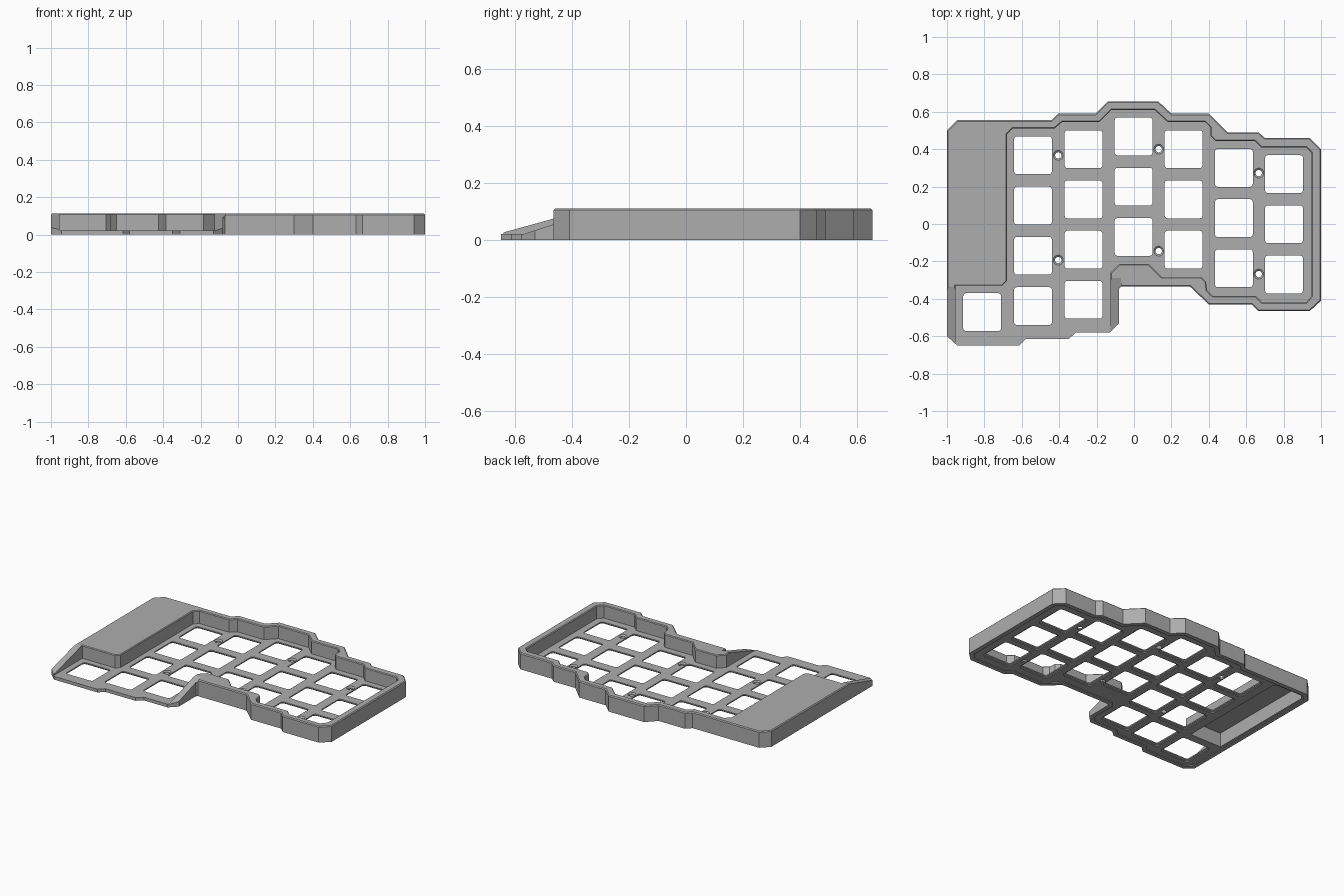
import bpy, bmesh, math
from mathutils import Vector

cube = bpy.data.objects.get("Cube")
if cube:
    bpy.data.objects.remove(cube, do_unlink=True)

TOP, PLATE = 0.112, 0.022

grey = bpy.data.materials.new("plain grey")
grey.use_nodes = True
colour = (0.42, 0.42, 0.42, 1)
grey.diffuse_color = colour
grey.node_tree.nodes["Principled BSDF"].inputs["Base Color"].default_value = colour


def offset(points, distance):
    """Mitred offset of a closed outline; positive grows it."""
    pts = [Vector(p) for p in points]
    area = sum(a.x * b.y - b.x * a.y for a, b in zip(pts, pts[1:] + pts[:1]))
    side = 1 if area > 0 else -1
    out = []
    for i, p in enumerate(pts):
        d1 = (p - pts[i - 1]).normalized()
        d2 = (pts[(i + 1) % len(pts)] - p).normalized()
        n1, n2 = Vector((d1.y, -d1.x)), Vector((d2.y, -d2.x))
        out.append(p + (n1 + n2) * (side * distance / (1 + n1.dot(n2))))
    return out


def add_loft(bm, points, rings):
    """Stack offset copies of an outline; each ring is (height, offset)."""
    loops = [[bm.verts.new((p.x, p.y, z)) for p in offset(points, d)] for z, d in rings]
    n = len(points)
    for low, high in zip(loops, loops[1:]):
        for i in range(n):
            j = (i + 1) % n
            bm.faces.new((low[i], low[j], high[j], high[i]))
    bm.faces.new(loops[0][::-1])
    bm.faces.new(loops[-1])


def finish(bm, name):
    bmesh.ops.recalc_face_normals(bm, faces=bm.faces)
    mesh = bpy.data.meshes.new(name)
    bm.to_mesh(mesh)
    bm.free()
    mesh.materials.append(grey)
    obj = bpy.data.objects.new(name, mesh)
    bpy.context.collection.objects.link(obj)
    return obj


def loft(name, outlines, rings):
    bm = bmesh.new()
    for points in outlines:
        add_loft(bm, points, rings)
    return finish(bm, name)


def circle(cx, cy, r, n=20):
    return [(cx + r * math.cos(math.tau * i / n), cy + r * math.sin(math.tau * i / n))
            for i in range(n)]


def rounded_square(cx, cy, half=0.101, r=0.014):
    pts = []
    for k, (sx, sy) in enumerate(((1, 1), (-1, 1), (-1, -1), (1, -1))):
        for step in range(4):
            a = math.radians(90 * k + 30 * step)
            pts.append((cx + sx * (half - r) + r * math.cos(a),
                        cy + sy * (half - r) + r * math.sin(a)))
    return pts


def ramp(name, x0, x1, start, end):
    """Wedge that slopes a side wall down towards the front edge."""
    bm = bmesh.new()
    profile = [(-0.8, PLATE), (start, PLATE), (end, TOP), (end, 0.3), (-0.8, 0.3)]
    verts = [bm.verts.new((x0, y, z)) for y, z in profile]
    face = bm.faces.new(verts)
    moved = bmesh.ops.extrude_face_region(bm, geom=[face])["geom"]
    bmesh.ops.translate(bm, vec=(x1 - x0, 0, 0),
                        verts=[v for v in moved if isinstance(v, bmesh.types.BMVert)])
    return finish(bm, name)


# Stepped outer case outline
outer = [(-1, .5), (-.945, .555), (-.44, .555), (-.405, .59), (-.205, .59), (-.14, .655),
         (.13, .655), (.2, .59), (.4, .59), (.5, .49), (.665, .49), (.7, .46), (.94, .46),
         (1, .4), (1, -.41), (.94, -.465), (.665, -.465), (.63, -.43), (.4, -.43),
         (.3, -.335), (-.07, -.335), (-.08, -.345), (-.08, -.53), (-.13, -.58),
         (-.31, -.58), (-.35, -.615), (-.58, -.615), (-.615, -.65), (-.945, -.65), (-1, -.6)]
case = loft("keyboard_case", [outer], [(0, 0), (TOP - .006, 0), (TOP, -.006)])

# Key well, open towards the thumb keys at the front
well = [(-.705, -.33), (-.68, -.305), (-.68, .48), (-.65, .51), (-.425, .51), (-.385, .545),
        (-.185, .545), (-.12, .61), (.11, .61), (.18, .545), (.38, .545), (.41, .515),
        (.41, .47), (.435, .445), (.645, .445), (.68, .41), (.92, .41), (.95, .38),
        (.95, -.385), (.92, -.42), (.685, -.42), (.65, -.385), (.42, -.385), (.39, -.355),
        (.385, -.31), (.36, -.285), (.15, -.285), (.08, -.215), (-.08, -.215),
        (-.125, -.26), (-.125, -.75), (-.955, -.75), (-.955, -.33)]
cutters = [loft("key_well_cutter", [well],
                [(PLATE, 0), (TOP - .005, 0), (TOP, .005), (.2, .005)])]

# Sloping ends of the side walls
cutters.append(ramp("left_ramp_cutter", -1.1, -.95, -.66, -.335))
cutters.append(ramp("inner_ramp_cutter", -.13, -.07, -.57, -.29))

# Shallow recess underneath and the hollow below the raised side block
cutters.append(loft("base_recess_cutter", [offset(outer, -.03)], [(-.05, 0), (.005, 0)]))
hollow = [(-.955, -.3), (-.715, -.3), (-.715, .49), (-.74, .515), (-.93, .515), (-.955, .49)]
cutters.append(loft("hollow_cutter", [hollow], [(-.06, 0), (TOP - .01, 0)]))

# Key openings: column centre, top key centre, key count
columns = [(-.54, .367, 4), (-.27, .4, 4), (-.002, .468, 3), (.265, .4, 3),
           (.534, .3, 3), (.802, .267, 3), (-.812, -.471, 1)]
keys = [rounded_square(x, y - .2685 * row) for x, y, count in columns for row in range(count)]
cutters.append(loft("key_cutter", keys, [(-.07, .012), (.01, .012), (.014, 0), (.07, 0)]))

# Countersunk screw holes
screws = [circle(x, y - drop, .017) for x, y, fall in
          ((-.405, .367, .56), (.132, .4, .545), (.667, .272, .54)) for drop in (0, fall)]
cutters.append(loft("screw_cutter", screws, [(-.08, 0), (.014, 0), (.0225, .01), (.03, .01)]))

# Carve the case, then drop the cutters
for cutter in cutters:
    cutter.hide_render = True
    mod = case.modifiers.new(cutter.name, "BOOLEAN")
    mod.operation = "DIFFERENCE"
    mod.solver = "EXACT"
    mod.object = cutter
bpy.context.view_layer.update()
carved = bpy.data.meshes.new_from_object(case.evaluated_get(bpy.context.evaluated_depsgraph_get()))
case.modifiers.clear()
case.data = carved
for cutter in cutters:
    bpy.data.objects.remove(cutter, do_unlink=True)
